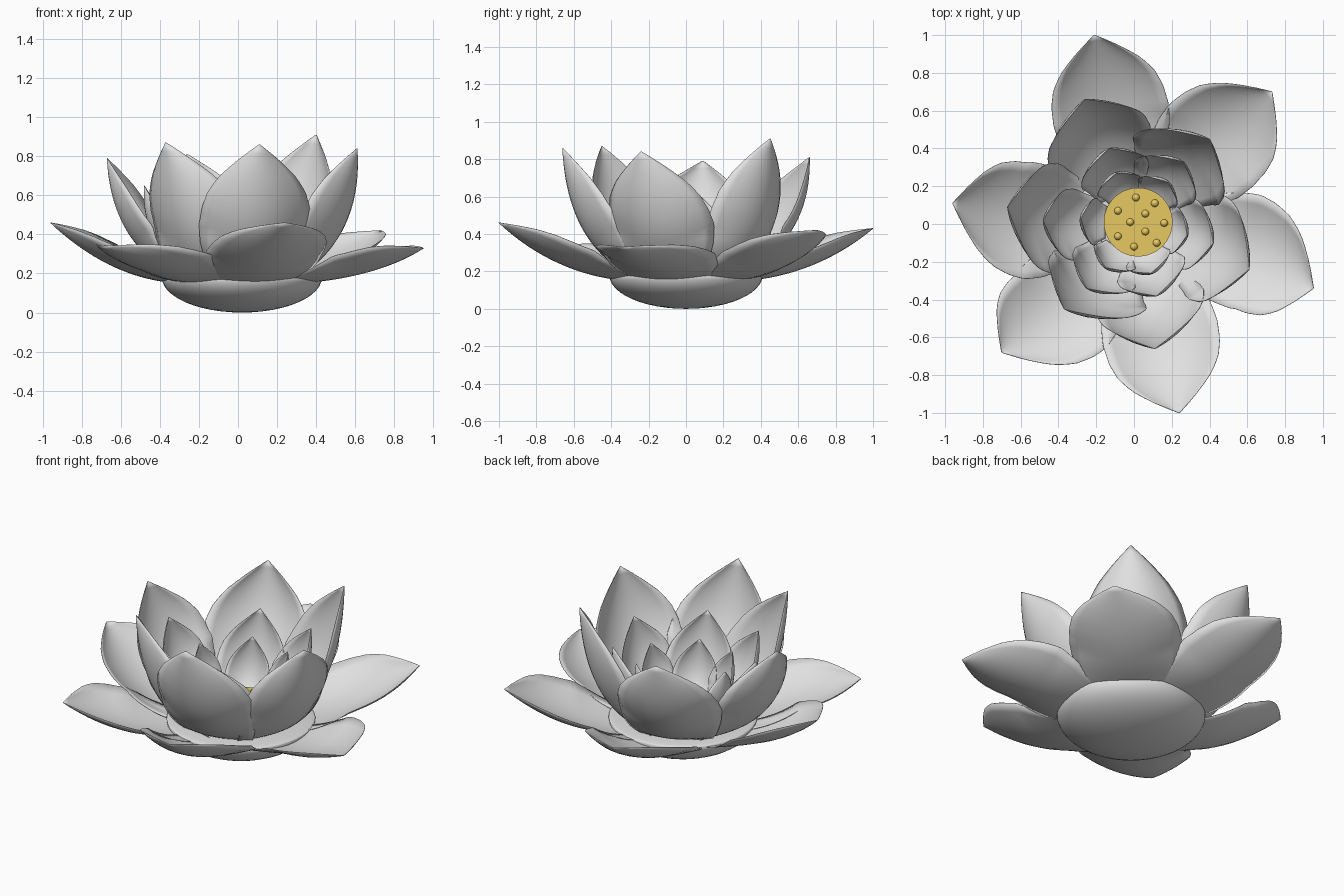
import bpy, bmesh, math

if "Cube" in bpy.data.objects:
    bpy.data.objects.remove(bpy.data.objects["Cube"])


def material(name, rgb):
    m = bpy.data.materials.new(name)
    m.diffuse_color = (*rgb, 1)
    m.use_nodes = True
    m.node_tree.nodes["Principled BSDF"].inputs["Base Color"].default_value = m.diffuse_color
    return m


petal_mat = material("petal_grey", (0.75, 0.75, 0.75))
gold_mat = material("seed_pod_gold", (0.80, 0.58, 0.12))


def finish(bm, name, mat, angle=40):
    bmesh.ops.recalc_face_normals(bm, faces=bm.faces)
    me = bpy.data.meshes.new(name)
    bm.to_mesh(me)
    bm.free()
    ob = bpy.data.objects.new(name, me)
    bpy.context.collection.objects.link(ob)
    me.materials.append(mat)
    bpy.ops.object.select_all(action='DESELECT')
    ob.select_set(True)
    bpy.context.view_layer.objects.active = ob
    bpy.ops.object.shade_smooth_by_angle(angle=math.radians(angle))
    return ob


# Petal half-width along its length
OUTLINE = [(0, .68), (.15, .84), (.3, .96), (.45, 1), (.6, .97),
           (.72, .88), (.82, .70), (.9, .45), (.96, .2), (1, .01)]


def width_at(t):
    for (a, wa), (b, wb) in zip(OUTLINE, OUTLINE[1:]):
        if t <= b:
            return wa + (wb - wa) * (t - a) / (b - a)
    return OUTLINE[-1][1]


def petal(name, tip, base, ctrl, half, cup, lean, rows=24, cols=12):
    """Cupped leaf along a quadratic curve from base to tip; lean turns the body sideways."""
    x, y, tz = tip
    tr, tip_az = math.hypot(x, y), math.atan2(y, x)
    cr, cz = ctrl[0] * tr, ctrl[1]
    bm = bmesh.new()
    grid = []
    for i in range(rows + 1):
        t = i / rows
        u = 1 - t
        az = tip_az + lean * min(1, 2 * u)
        ca, sa = math.cos(az), math.sin(az)
        r = u * u * base[0] + 2 * u * t * cr + t * t * tr
        z = u * u * base[1] + 2 * u * t * cz + t * t * tz
        dr = u * (cr - base[0]) + t * (tr - cr)
        dz = u * (cz - base[1]) + t * (tz - cz)
        n = math.hypot(dr, dz)
        w = half * width_at(t)
        row = []
        for j in range(cols + 1):
            v = 2 * j / cols - 1
            lift = cup * w * v * v * min(1, .15 + 2 * t)
            pr, pz, s = r - dz / n * lift, z + dr / n * lift, w * v
            row.append(bm.verts.new((pr * ca - s * sa, pr * sa + s * ca, pz)))
        grid.append(row)
    for a, b in zip(grid, grid[1:]):
        for j in range(cols):
            bm.faces.new((a[j], a[j + 1], b[j + 1], b[j]))
    ob = finish(bm, name, petal_mat, 60)
    mod = ob.modifiers.new("thickness", 'SOLIDIFY')
    mod.thickness = 0.003
    mod.offset = 0


# Four rings of petals: tips, base (r, z), bend (fraction of tip r, z), half width, cup, lean
RINGS = {
    "outer_petal": ([(-.96, .11, .46), (-.70, -.68, .34), (.24, -1, .46),
                     (.95, -.34, .33), (.73, .70, .42), (-.21, 1, .43)],
                    (.28, .15), (.66, .16), .31, .34, (.08, .1, 0, .1, .03, 0)),
    "middle_petal": ([(-.67, .09, .79), (-.37, -.45, .87), (.11, -.66, .86),
                      (.61, -.24, .84), (.40, .45, .91), (-.26, .66, .81)],
                     (.26, .17), (.95, .31), .29, .48, (.06, .14, .04, .06, .06, .04)),
    "inner_petal": ([(-.48, .02, .65), (-.25, -.34, .64), (.12, -.38, .65),
                     (.42, -.10, .64), (.26, .33, .66), (-.13, .40, .65)],
                    (.17, .19), (1.04, .29), .19, .5, (.05,) * 6),
    "heart_petal": ([(-.28, .03, .54), (-.15, -.23, .53), (.09, -.26, .53),
                     (.28, -.06, .53), (.18, .22, .54), (-.09, .27, .54)],
                    (.15, .20), (1.12, .28), .125, .5, (.05,) * 6),
}
for name, (tips, base, ctrl, half, cup, leans) in RINGS.items():
    for k, (tip, lean) in enumerate(zip(tips, leans)):
        petal(f"{name}_{k + 1}", tip, base, ctrl, half, cup, lean)

# Bowl-shaped base: lower half of a flattened ball with a flat top
bm = bmesh.new()
bmesh.ops.create_uvsphere(bm, u_segments=48, v_segments=24, radius=1)
for v in bm.verts:
    v.co = (.02 + v.co.x * .41, v.co.y * .41, .18 + v.co.z * (.02 if v.co.z > 0 else .18))
finish(bm, "flower_base", petal_mat, 180)

# Gold seed pod, a cone widening to a flat top
bm = bmesh.new()
bmesh.ops.create_cone(bm, cap_ends=True, segments=48, radius1=.13, radius2=.182, depth=.12)
bmesh.ops.translate(bm, verts=bm.verts, vec=(.022, .01, .22))
finish(bm, "seed_pod", gold_mat)

# Seeds on the pod
SEEDS = [(.01, .14), (.11, .11), (-.085, .07), (.06, .055), (.16, .005),
         (-.02, .01), (.06, -.04), (-.085, -.065), (.12, -.10), (0, -.12)]
bm = bmesh.new()
for x, y in SEEDS:
    s = bmesh.ops.create_uvsphere(bm, u_segments=16, v_segments=10, radius=.02)
    bmesh.ops.translate(bm, verts=s["verts"], vec=(x, y, .282))
finish(bm, "seeds", gold_mat)
